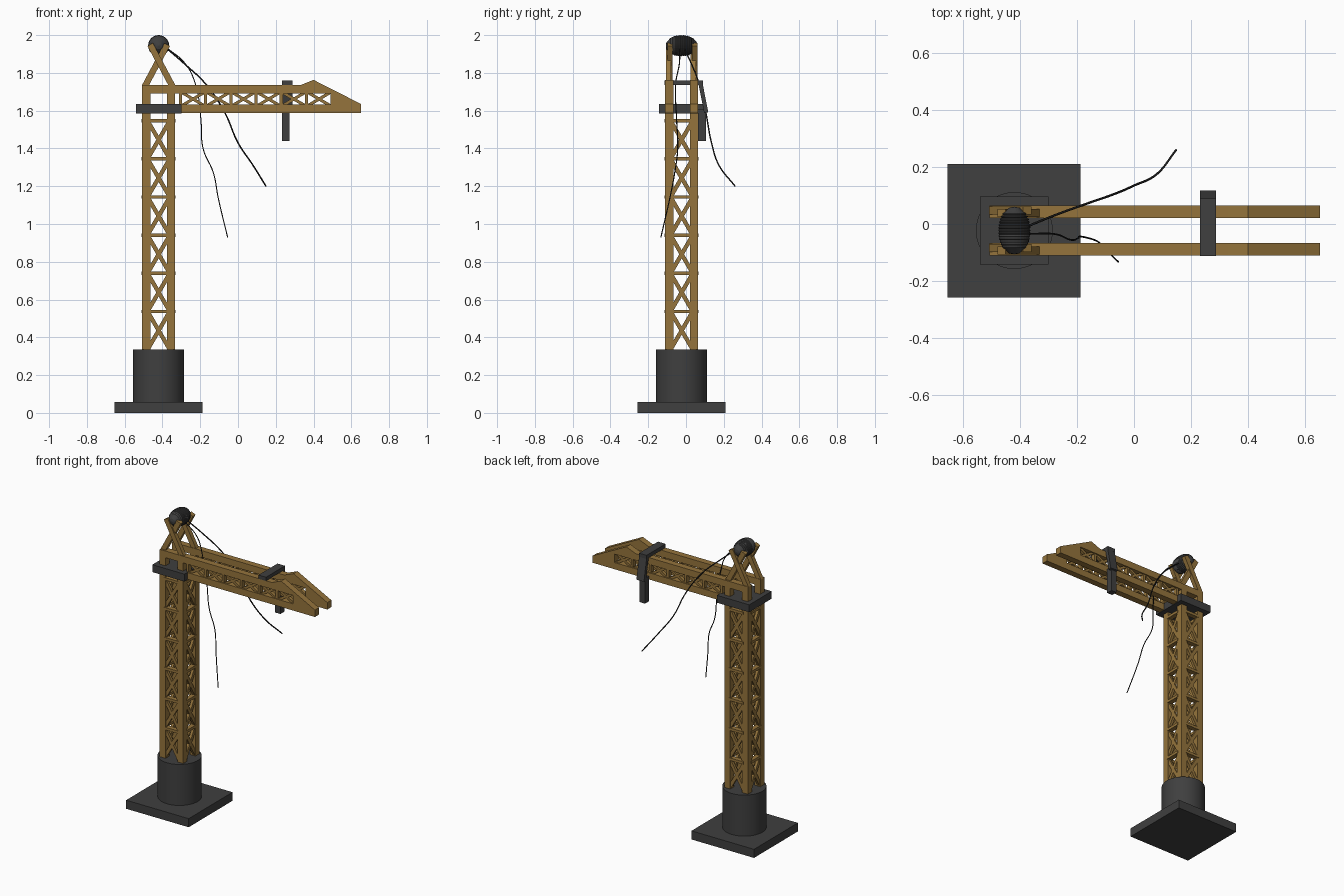
import bpy, bmesh, math
from mathutils import Vector, Matrix

if "Cube" in bpy.data.objects:
    bpy.data.objects.remove(bpy.data.objects["Cube"])

CX, CY = -0.42, -0.023          # tower axis
OFF, W = 0.066, 0.043           # post offset from the axis, post width

def material(name, rgb):
    m = bpy.data.materials.new(name)
    m.diffuse_color = (*rgb, 1)
    m.use_nodes = True
    m.node_tree.nodes["Principled BSDF"].inputs["Base Color"].default_value = m.diffuse_color
    return m

brown = material("ochre_paint", (0.30, 0.175, 0.045))
dark = material("dark_metal", (0.05, 0.05, 0.05))
black = material("cable_black", (0.015, 0.015, 0.015))

def finish(bm, name, mat):
    bmesh.ops.recalc_face_normals(bm, faces=bm.faces)
    me = bpy.data.meshes.new(name)
    bm.to_mesh(me)
    bm.free()
    ob = bpy.data.objects.new(name, me)
    bpy.context.collection.objects.link(ob)
    me.materials.append(mat)
    return ob

def add_box(bm, lo, hi):
    lo, hi = Vector(lo), Vector(hi)
    bmesh.ops.create_cube(bm, size=1, matrix=Matrix.Translation((lo + hi) / 2)
                          @ Matrix.Diagonal((*(hi - lo), 1)))

def add_bar(bm, a, b, width, depth, normal):
    """Rectangular bar from a to b, depth measured along normal."""
    a, b, n = Vector(a), Vector(b), Vector(normal)
    d = (b - a).normalized()
    rot = Matrix((n.cross(d), n, -d)).transposed().to_4x4()
    bmesh.ops.create_cube(bm, size=1, matrix=Matrix.Translation((a + b) / 2) @ rot
                          @ Matrix.Diagonal((width, depth, (b - a).length, 1)))

def add_prism(bm, pts, y0, y1):
    """Extrude an xz outline from y0 to y1."""
    f = bm.faces.new([bm.verts.new((x, y0, z)) for x, z in pts])
    r = bmesh.ops.extrude_face_region(bm, geom=[f])
    vs = [v for v in r["geom"] if isinstance(v, bmesh.types.BMVert)]
    bmesh.ops.translate(bm, verts=vs, vec=(0, y1 - y0, 0))

def box_object(name, lo, hi, mat):
    bm = bmesh.new()
    add_box(bm, lo, hi)
    return finish(bm, name, mat)

# Base plate, round pedestal, collar
box_object("base_plate", (-0.655, -0.258, 0), (-0.188, 0.21, 0.058), dark)
bpy.ops.mesh.primitive_cylinder_add(vertices=48, radius=0.135, depth=0.277,
                                    location=(CX, CY, 0.1965))
ped = bpy.context.object
ped.name = "pedestal"
ped.data.materials.append(dark)
bpy.ops.object.shade_smooth_by_angle()
box_object("slewing_collar", (-0.54, CY - 0.12, 1.585), (-0.30, CY + 0.12, 1.635), dark)

# Four tower posts
bm = bmesh.new()
for sx in (-1, 1):
    for sy in (-1, 1):
        x, y = CX + sx * OFF, CY + sy * OFF
        add_box(bm, (x - W / 2, y - W / 2, 0.32), (x + W / 2, y + W / 2, 1.735))
finish(bm, "tower_posts", brown)

# Tower lattice: cross braces and rungs on four faces
bm = bmesh.new()
for k in range(4):
    n = Vector((round(math.cos(k * math.pi / 2)), round(math.sin(k * math.pi / 2)), 0))
    t = Vector((-n.y, n.x, 0))
    c = Vector((CX, CY, 0)) + n * (OFF + 0.008)
    for i in range(6):
        z0, z1 = 0.335 + i * 0.202, 0.335 + (i + 1) * 0.202
        l, r = c - t * 0.053, c + t * 0.053
        up0, up1 = Vector((0, 0, z0 + 0.01)), Vector((0, 0, z1 - 0.01))
        add_bar(bm, l + up0, r + up1, 0.022, 0.018, n)
        add_bar(bm, r + up0, l + up1, 0.022, 0.018, n)
        top = Vector((0, 0, z1))
        add_bar(bm, l + top, r + top, 0.018, 0.032, n)
finish(bm, "tower_lattice", brown)

# Jib: two side frames with chords, sloped nose and cross braces
for side, y in (("front", CY - OFF), ("rear", CY + OFF)):
    bm = bmesh.new()
    y0, y1 = y - W / 2, y + W / 2
    add_box(bm, (-0.507, y0, 1.69), (0.36, y1, 1.735))
    add_box(bm, (-0.35, y0, 1.588), (0.50, y1, 1.633))
    add_prism(bm, [(0.33, 1.69), (0.33, 1.735), (0.40, 1.763), (0.652, 1.635),
                   (0.652, 1.588), (0.49, 1.588), (0.49, 1.69)], y0, y1)
    pitch = 0.1335
    for i in range(6):
        xa, xb = -0.305 + i * pitch, -0.305 + (i + 1) * pitch
        add_bar(bm, (xa + 0.01, y, 1.628), (xb - 0.01, y, 1.695), 0.016, 0.022, (0, 1, 0))
        add_bar(bm, (xa + 0.01, y, 1.695), (xb - 0.01, y, 1.628), 0.016, 0.022, (0, 1, 0))
        add_box(bm, (xa - 0.008, y - 0.015, 1.63), (xa + 0.008, y + 0.015, 1.695))
    finish(bm, side + "_jib_frame", brown)

# Crossed arms carrying the drum
bm = bmesh.new()
for sy in (-1, 1):
    y = CY + sy * OFF
    for sx in (-1, 1):
        add_bar(bm, (CX - sx * 0.075, y + sx * 0.004, 1.725),
                (CX + sx * 0.045, y + sx * 0.004, 1.95), 0.033, 0.028, (0, 1, 0))
finish(bm, "drum_arms", brown)

# Cable drum: ridged winding with tapered ends, lathed around y
prof = [(0.0, -0.084), (0.018, -0.08), (0.034, -0.066)]
n = 13
for i in range(n):
    y = -0.058 + 0.116 * i / (n - 1)
    r = 0.056 - 0.014 * abs(y / 0.058) ** 2.5
    prof += [(r - 0.003, y - 0.004), (r, y - 0.001), (r, y + 0.002)]
prof += [(0.034, 0.066), (0.018, 0.08), (0.0, 0.084)]
bm = bmesh.new()
vs = [bm.verts.new((CX + r, CY + y, 1.944)) for r, y in prof]
es = [bm.edges.new(p) for p in zip(vs, vs[1:])]
bmesh.ops.spin(bm, geom=vs + es, cent=(CX, CY, 1.944), axis=(0, 1, 0),
               angle=math.tau, steps=28, use_merge=True)
bmesh.ops.remove_doubles(bm, verts=bm.verts, dist=1e-5)
finish(bm, "cable_drum", dark)

# Loose cables
def cable(name, pts, radius):
    cu = bpy.data.curves.new(name, "CURVE")
    cu.dimensions = "3D"
    cu.bevel_depth = radius
    cu.bevel_resolution = 1
    cu.resolution_u = 6
    cu.use_fill_caps = True
    sp = cu.splines.new("BEZIER")
    sp.bezier_points.add(len(pts) - 1)
    for p, co in zip(sp.bezier_points, pts):
        p.co = co
        p.handle_left_type = p.handle_right_type = "AUTO"
    ob = bpy.data.objects.new(name, cu)
    bpy.context.collection.objects.link(ob)
    cu.materials.append(black)

cable("long_cable", [(-0.39, -0.015, 1.94), (-0.28, 0.03, 1.845), (-0.17, 0.07, 1.74),
                     (-0.07, 0.105, 1.59), (0.0, 0.135, 1.43), (0.08, 0.175, 1.31),
                     (0.148, 0.26, 1.20)], 0.004)
cable("hanging_cable", [(-0.38, -0.035, 1.935), (-0.28, -0.035, 1.85), (-0.225, -0.055, 1.74),
                        (-0.197, -0.05, 1.56), (-0.185, -0.044, 1.40), (-0.13, -0.06, 1.27),
                        (-0.105, -0.085, 1.14), (-0.055, -0.133, 0.93)], 0.003)

# Trolley: top plate over the jib, slanted side plate, hanging bar
box_object("trolley_plate", (0.232, -0.113, 1.735), (0.288, 0.09, 1.76), dark)
bm = bmesh.new()
a, b = Vector((0.26, 0.074, 1.758)), Vector((0.26, 0.107, 1.59))
d = (b - a).normalized()
add_bar(bm, a, b, 0.056, 0.022, Vector((1, 0, 0)).cross(d))
finish(bm, "trolley_side_plate", dark)
box_object("trolley_hanging_bar", (0.232, 0.064, 1.44), (0.272, 0.106, 1.61), dark)
